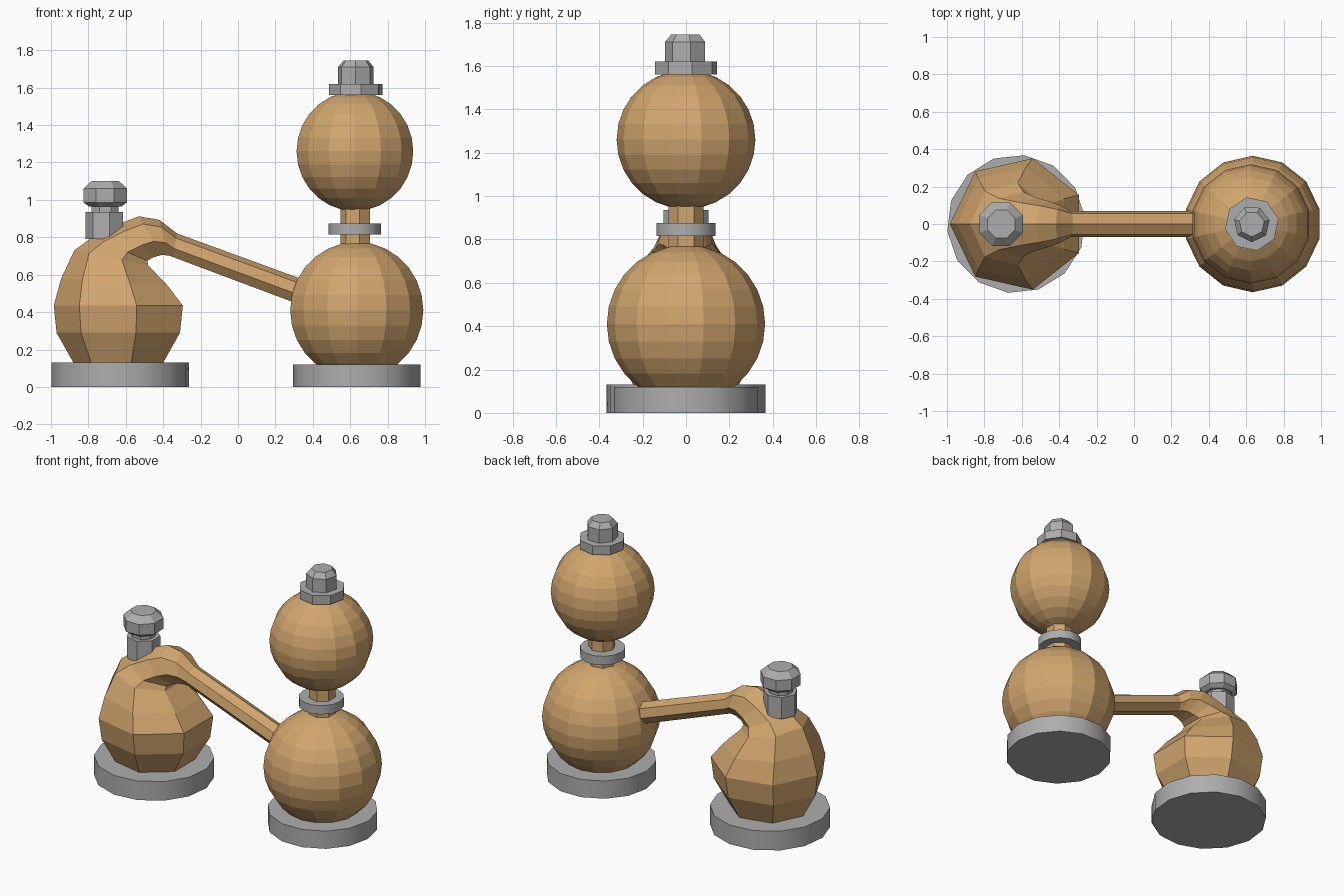
import bpy, bmesh, math
from mathutils import Matrix

if "Cube" in bpy.data.objects:
    bpy.data.objects.remove(bpy.data.objects["Cube"])


def material(name, rgb):
    m = bpy.data.materials.new(name)
    m.diffuse_color = (*rgb, 1)
    m.use_nodes = True
    m.node_tree.nodes["Principled BSDF"].inputs["Base Color"].default_value = m.diffuse_color
    return m


TAN = material("warm tan", (0.64, 0.38, 0.155))
GREY = material("metal grey", (0.42, 0.42, 0.42))


def finish(name, bm, mat, smooth=False):
    bmesh.ops.recalc_face_normals(bm, faces=bm.faces[:])
    mesh = bpy.data.meshes.new(name)
    bm.to_mesh(mesh)
    bm.free()
    mesh.materials.append(mat)
    ob = bpy.data.objects.new(name, mesh)
    bpy.context.collection.objects.link(ob)
    if smooth:
        bpy.ops.object.select_all(action='DESELECT')
        ob.select_set(True)
        bpy.context.view_layer.objects.active = ob
        bpy.ops.object.shade_smooth_by_angle(angle=math.radians(30))
    return ob


def loft(name, rings, mat, smooth=False):
    """Skin a list of point rings and cap both ends."""
    bm = bmesh.new()
    vs = [[bm.verts.new(p) for p in ring] for ring in rings]
    n = len(vs[0])
    for a, b in zip(vs, vs[1:]):
        for i in range(n):
            j = (i + 1) % n
            bm.faces.new((a[i], a[j], b[j], b[i]))
    bm.faces.new(vs[0])
    bm.faces.new(vs[-1])
    return finish(name, bm, mat, smooth)


def turned(name, x, profile, sides, mat, turn=0, smooth=False):
    """Stack of (radius, height) rings around a vertical axis."""
    rings = []
    for r, z in profile:
        angles = [math.radians(turn) + math.tau * i / sides for i in range(sides)]
        rings.append([(x + r * math.cos(a), r * math.sin(a), z) for a in angles])
    return loft(name, rings, mat, smooth)


def ball(name, x, z, r):
    bm = bmesh.new()
    bmesh.ops.create_uvsphere(bm, u_segments=14, v_segments=14, radius=r,
                              matrix=Matrix.Translation((x, 0, z)))
    return finish(name, bm, TAN)


# Round feet
turned("left_base", -0.63, [(0.37, 0), (0.37, 0.13)], 14, GREY, 6, True)
turned("right_base", 0.635, [(0.34, 0), (0.34, 0.12)], 14, GREY, 0, True)

# Stacked balls with neck and collar
ball("lower_ball", 0.635, 0.41, 0.365)
ball("upper_ball", 0.625, 1.26, 0.32)
turned("neck", 0.63, [(0.083, 0.72), (0.083, 0.98)], 7, TAN, 180)
turned("neck_collar", 0.625, [(0.14, 0.815), (0.14, 0.875)], 14, GREY, 0, True)

# Stopper on the upper ball
turned("top_washer", 0.63, [(0.145, 1.56), (0.145, 1.62)], 8, GREY, 11)
turned("top_nut", 0.63, [(0.097, 1.61), (0.097, 1.71), (0.068, 1.745)], 7, GREY, 12)

# Bent flask and its spout: seven-sided sections given by
# outer point (x, z), inner point (x, z) and half width
sections = [
    (-0.88, 0.13, -0.40, 0.13, 0.25),
    (-0.97, 0.29, -0.31, 0.29, 0.335),
    (-0.985, 0.435, -0.295, 0.435, 0.36),
    (-0.945, 0.58, -0.375, 0.54, 0.31),
    (-0.875, 0.73, -0.48, 0.65, 0.225),
    (-0.78, 0.80, -0.485, 0.675, 0.175),
    (-0.64, 0.87, -0.455, 0.692, 0.145),
    (-0.53, 0.912, -0.41, 0.705, 0.125),
    (-0.42, 0.893, -0.37, 0.703, 0.10),
    (-0.325, 0.82, -0.35, 0.695, 0.072),
    (0.36, 0.57, 0.33, 0.44, 0.072),
]
span = 1 + math.cos(math.pi / 7)
rings = []
for ox, oz, ix, iz, w in sections:
    ring = []
    for i in range(7):
        a = math.tau * i / 7
        t = (1 - math.cos(a)) / span
        ring.append((ox + t * (ix - ox), w * math.sin(a), oz + t * (iz - oz)))
    rings.append(ring)
loft("flask_and_spout", rings, TAN)

# Stopper on the flask
turned("flask_collar", -0.71, [(0.106, 0.79), (0.106, 0.935)], 7, GREY, 180)
turned("flask_stopper_neck", -0.71, [(0.078, 0.92), (0.078, 0.99)], 8, GREY, 22.5)
turned("flask_stopper", -0.71, [(0.095, 0.965), (0.126, 0.987), (0.126, 1.06), (0.08, 1.1)],
       8, GREY, 22.5)
